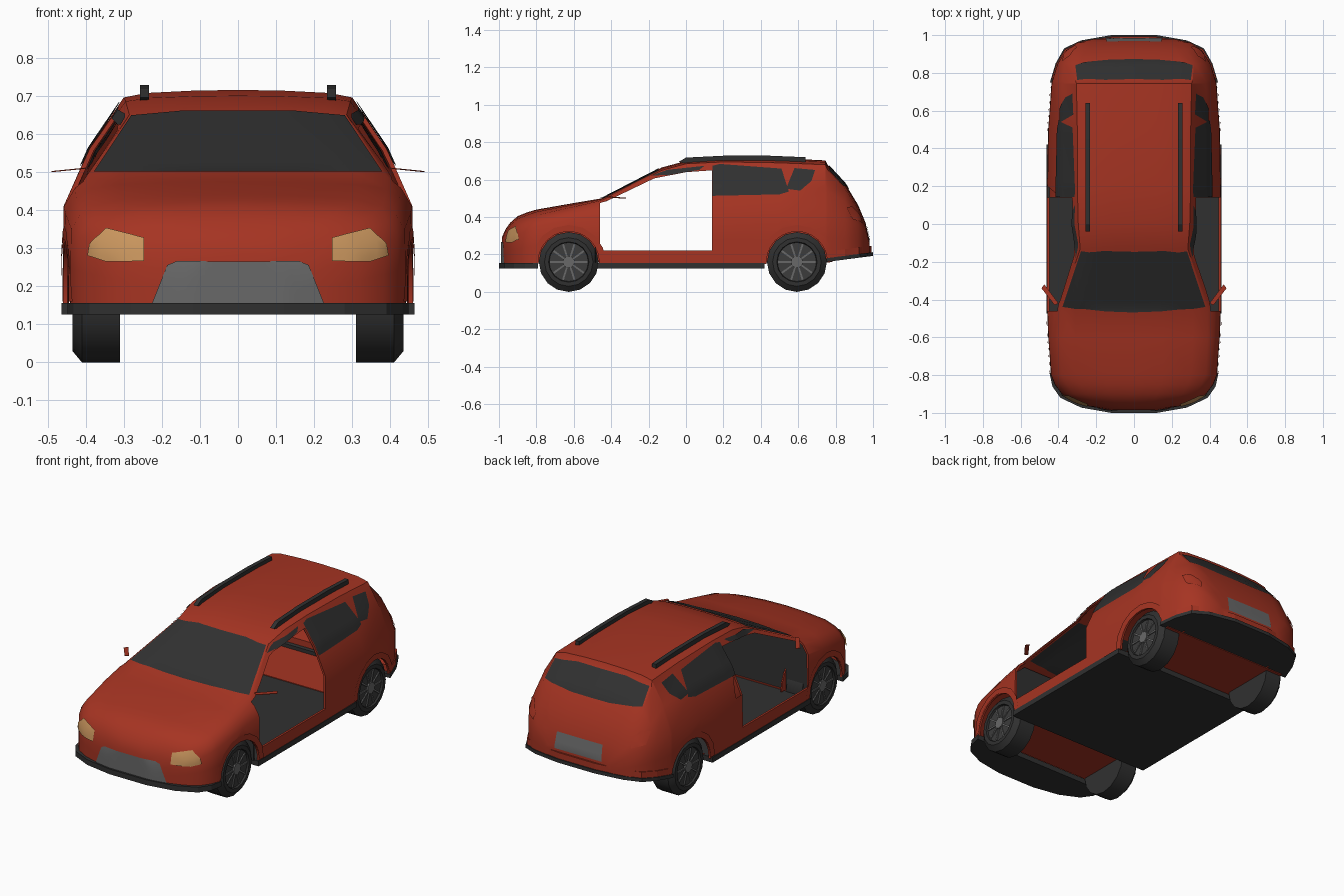
import bpy, bmesh, math
from mathutils import Vector
from mathutils.bvhtree import BVHTree

if "Cube" in bpy.data.objects:
    bpy.data.objects.remove(bpy.data.objects["Cube"])


def material(name, *rgb):
    m = bpy.data.materials.new(name)
    m.use_nodes = True
    m.diffuse_color = (*rgb, 1)
    m.node_tree.nodes["Principled BSDF"].inputs["Base Color"].default_value = (*rgb, 1)
    return m


RED = material("body red", .38, .034, .016)
DARK = material("dark trim", .03, .03, .03)
GREY = material("grey metal", .14, .14, .14)
RIM = material("rim grey", .045, .045, .045)
AMBER = material("amber lamp", .58, .30, .11)


def finish(name, bm, mat, smooth=True):
    """Turn a bmesh into an object with one material."""
    bmesh.ops.recalc_face_normals(bm, faces=bm.faces)
    me = bpy.data.meshes.new(name)
    bm.to_mesh(me)
    bm.free()
    me.materials.append(mat)
    ob = bpy.data.objects.new(name, me)
    bpy.context.collection.objects.link(ob)
    if smooth:
        shade(ob)
    return ob


def shade(ob):
    bpy.ops.object.select_all(action="DESELECT")
    ob.select_set(True)
    bpy.context.view_layer.objects.active = ob
    bpy.ops.object.shade_smooth_by_angle(angle=math.radians(32))


def place(axis, u, v, w):
    """Point with w along the axis and u, v on the other two axes."""
    return Vector({"x": (w, u, v), "y": (u, w, v), "z": (u, v, w)}[axis])


def prism(name, outlines, axis, a, b, mat, slope=lambda u, v: 0):
    bm = bmesh.new()
    for pts in outlines:
        low, high = [[bm.verts.new(place(axis, u, v, w + slope(u, v))) for u, v in pts] for w in (a, b)]
        bm.faces.new(low)
        bm.faces.new(high)
        for i in range(len(pts)):
            j = (i + 1) % len(pts)
            bm.faces.new((low[i], low[j], high[j], high[i]))
    return finish(name, bm, mat, False)


def mirrored(pts):
    return pts + [(-x, y) for x, y in reversed(pts)]


def arc(cy, cz, r, start, end, n):
    angles = [math.radians(start + (end - start) * i / n) for i in range(n + 1)]
    return [(cy + r * math.cos(t), cz + r * math.sin(t)) for t in angles]


# Body shell: cross-sections of y, half width, belt height, shoulder x, shoulder z, top z
SECTIONS = [
    (-.985, .13, .20, .10, .26, .29), (-.965, .24, .25, .18, .30, .335),
    (-.94, .315, .28, .25, .335, .37), (-.9, .383, .31, .32, .37, .405),
    (-.85, .42, .33, .355, .39, .425), (-.8, .44, .35, .38, .41, .44),
    (-.6, .455, .39, .39, .455, .475), (-.45, .46, .41, .39, .49, .50),
    (-.13, .46, .41, .285, .65, .665), (0, .46, .41, .295, .685, .70),
    (.2, .46, .41, .30, .695, .715), (.5, .455, .41, .30, .69, .715),
    (.745, .437, .41, .305, .68, .703), (.757, .434, .41, .31, .652, .68),
    (.85, .405, .39, .318, .55, .58), (.92, .36, .36, .28, .44, .465),
    (.96, .30, .32, .23, .35, .37), (.98, .21, .25, .17, .265, .28)]


def section(y, w, belt, sx, sz, top):
    zb = .15 + max(0, y - .6) * .12
    half = [(w, zb), (w, (zb + belt) / 2), (w * .995, belt),
            ((w + sx) / 2 + .01 * (sz - belt) / .28, (belt + sz) / 2 + .01),
            (sx, sz), (sx * .8, sz + .6 * (top - sz)), (sx * .4, top - .1 * (top - sz))]
    ring = half + [(0, top)] + [(-x, z) for x, z in reversed(half)]
    return [(x, y, z) for x, z in ring]


bm = bmesh.new()
rings = [[bm.verts.new(p) for p in section(*s)] for s in SECTIONS]
for r, s in zip(rings, rings[1:]):
    for i in range(len(r) - 1):
        bm.faces.new((r[i], r[i + 1], s[i + 1], s[i]))
for r in (rings[0], rings[-1]):
    bm.faces.new(r)
bmesh.ops.recalc_face_normals(bm, faces=bm.faces)
if max(bm.faces, key=lambda f: f.calc_center_median().z).normal.z < 0:
    bmesh.ops.reverse_faces(bm, faces=bm.faces)
surface = BVHTree.FromBMesh(bm)
body = finish("body_shell", bm, RED, False)
solid = body.modifiers.new("thickness", "SOLIDIFY")
solid.thickness = .012
solid.offset = -1

# Openings for the front doors and the wheels
WHEEL_Y, WHEEL_Z = (-.627, .593), .16
door = [(-.46, .22), (.14, .22), (.14, .65), (0, .64), (-.17, .607), (-.42, .487), (-.46, .475)]
cutters = []
for side in (-1, 1):
    cutters.append(prism("door_cutter", [door], "x", side * .3, side * .6, RED))
    for wy in WHEEL_Y:
        cutters.append(prism("arch_cutter", [arc(wy, WHEEL_Z, .163, 0, 345, 23)],
                             "x", side * .28, side * .6, RED))
for c in cutters:
    c.hide_render = True
    cut = body.modifiers.new("opening", "BOOLEAN")
    cut.operation = "DIFFERENCE"
    cut.solver = "EXACT"
    cut.object = c
bpy.context.view_layer.update()
cut_mesh = bpy.data.meshes.new_from_object(body.evaluated_get(bpy.context.evaluated_depsgraph_get()))
body.modifiers.clear()
body.data = cut_mesh
for c in cutters:
    bpy.data.objects.remove(c)
shade(body)


def panel(name, outline, axis, sign, mat, offsets=(.004,)):
    """Thin skins laid on the body, projected along an axis, one for each offset."""
    bm = bmesh.new()
    ray = place(axis, 0, 0, -sign)
    for offset in offsets:
        skin = bmesh.new()
        skin.faces.new([skin.verts.new(place(axis, u, v, sign * 2)) for u, v in outline])
        for k in {0, 1, 2} - {"xyz".index(axis)}:
            normal = Vector([float(i == k) for i in range(3)])
            for i in range(-48, 49):
                bmesh.ops.bisect_plane(skin, geom=skin.verts[:] + skin.edges[:] + skin.faces[:],
                                       plane_co=normal * (i * .02 + .001), plane_no=normal)
        for v in skin.verts[:]:
            hit, n, _, _ = surface.ray_cast(v.co, ray)
            if hit is None:
                skin.verts.remove(v)
            else:
                v.co = hit + n * (offset if n.dot(ray) < 0 else -offset)
        part = bpy.data.meshes.new("skin")
        skin.to_mesh(part)
        skin.free()
        bm.from_mesh(part)
        bpy.data.meshes.remove(part)
    finish(name, bm, mat)


# Glass seen from both sides, grille and number plate
GLASS = (.004, -.016)
panel("windscreen", mirrored([(.378, .497), (.28, .645), (.15, .657)]), "y", -1, DARK, GLASS)
panel("rear_window", mirrored([(.12, .548), (.31, .565), (.30, .652), (.15, .672)]), "y", 1, DARK, GLASS)
panel("grille", mirrored([(.225, .155), (.185, .255), (.16, .265)]), "y", -1, GREY)
panel("number_plate", mirrored([(.15, .262), (.145, .352)]), "y", 1, GREY)

rear_glass = [(.142, .512), (.142, .672), (.18, .682), (.51, .657), (.55, .535), (.5, .52)]
quarter_glass = [(.535, .55), (.58, .66), (.69, .65), (.67, .59), (.61, .54)]
roof_trim = [(-.18, .62), (-.1, .622), (.07, .65), (.1, .672), (-.1, .65)]
headlamp = [(.245, .265), (.245, .325), (.345, .35), (.385, .31), (.39, .28), (.345, .265)]
tail_lamp = [(.30, .40), (.335, .455), (.375, .45), (.37, .385), (.31, .365)]
for side, word in ((-1, "right"), (1, "left")):
    panel("rear_door_window_" + word, rear_glass, "x", side, DARK, GLASS)
    panel("quarter_window_" + word, quarter_glass, "x", side, DARK, GLASS)
    panel("door_top_trim_" + word, roof_trim, "x", side, DARK)
    for name, shape, way, mat in (("headlamp_", headlamp, -1, AMBER), ("tail_lamp_", tail_lamp, 1, RED)):
        panel(name + word, [(side * x, z) for x, z in shape], "y", way, mat, (.007,))

    # Roof rail and mirror blade
    top = [(-.04, .695), (0, .718), (.2, .728), (.45, .728), (.64, .72)]
    under = [(.64, .69), (.3, .70), (0, .685)]
    prism("roof_rail_" + word, [top + under], "x", side * .233, side * .257, DARK)
    blade = [(side * x, y) for x, y in ((.40, -.42), (.42, -.43), (.49, -.34), (.475, -.32))]
    prism("mirror_" + word, [blade], "z", .506, .509, RED, lambda x, y: (.42 - abs(x)) * .1)

    # Wheels, flared arches and inner wheel housings
    for wy, end in zip(WHEEL_Y, ("front_", "rear_")):
        flare = arc(wy, WHEEL_Z, .163, 0, 180, 12) + arc(wy, WHEEL_Z, .198, 180, 0, 8)
        panel(end + "arch_" + word, flare, "x", side, RED, (.005,))
        prism(end + "housing_" + word, [arc(wy, WHEEL_Z, .19, 0, 180, 12)], "x", side * .295, side * .302, RED)
        bm = bmesh.new()
        profile = [(.31, .16), (.41, .16), (.435, .13), (.435, .108), (.42, .104)]
        hoops = [[bm.verts.new((side * x, y, z)) for y, z in arc(wy, WHEEL_Z, r, -90, 247.5, 15)]
                 for x, r in profile]
        for g, h in zip(hoops, hoops[1:]):
            for i in range(16):
                bm.faces.new((g[i - 1], g[i], h[i], h[i - 1]))
        bm.faces.new(hoops[0])
        bm.faces.new(hoops[-1])
        finish(end + "tyre_" + word, bm, DARK)
        prism(end + "rim_" + word, [arc(wy, WHEEL_Z, .104, 0, 345, 23)], "x", side * .418, side * .424, RIM)
        spokes = []
        for a in range(0, 360, 36):
            spokes.append(arc(wy, WHEEL_Z, .03, a - 8, a + 8, 1) + arc(wy, WHEEL_Z, .1, a + 3, a - 3, 1))
        prism(end + "spokes_" + word, spokes, "x", side * .424, side * .43, GREY)
        prism(end + "hub_" + word, [arc(wy, WHEEL_Z, .032, 0, 330, 11)], "x", side * .424, side * .434, GREY)

# Floor with sills, undertrays, firewall, bumper lips and rear bumper step
prism("floor", [mirrored([(.463, -.475), (.463, .42)])], "z", .125, .155, DARK)
prism("front_undertray", [mirrored([(.405, -.79), (.405, -.47)])], "z", .156, .16, RED)
prism("rear_undertray", [mirrored([(.405, .41), (.405, .77)])], "z", .156, .16, RED)
prism("firewall", [mirrored([(.44, .156), (.44, .41), (.375, .465)])], "y", -.487, -.48, DARK)
nose = [(.447, -.79), (.432, -.86), (.39, -.92), (.28, -.972), (.12, -1)]
prism("front_lip", [mirrored(nose)], "z", .125, .155, DARK)
tail = [(.445, .75), (.415, .85), (.37, .93), (.28, .972), (.12, 1)]
step = [(.435, .77), (.41, .85), (.365, .925), (.275, .965), (.115, .992)]
RISE = lambda x, y: (y - .75) * .13
prism("rear_lip", [mirrored(tail)], "z", .16, .18, DARK, RISE)
prism("rear_bumper", [mirrored(step)], "z", .18, .215, RED, RISE)
